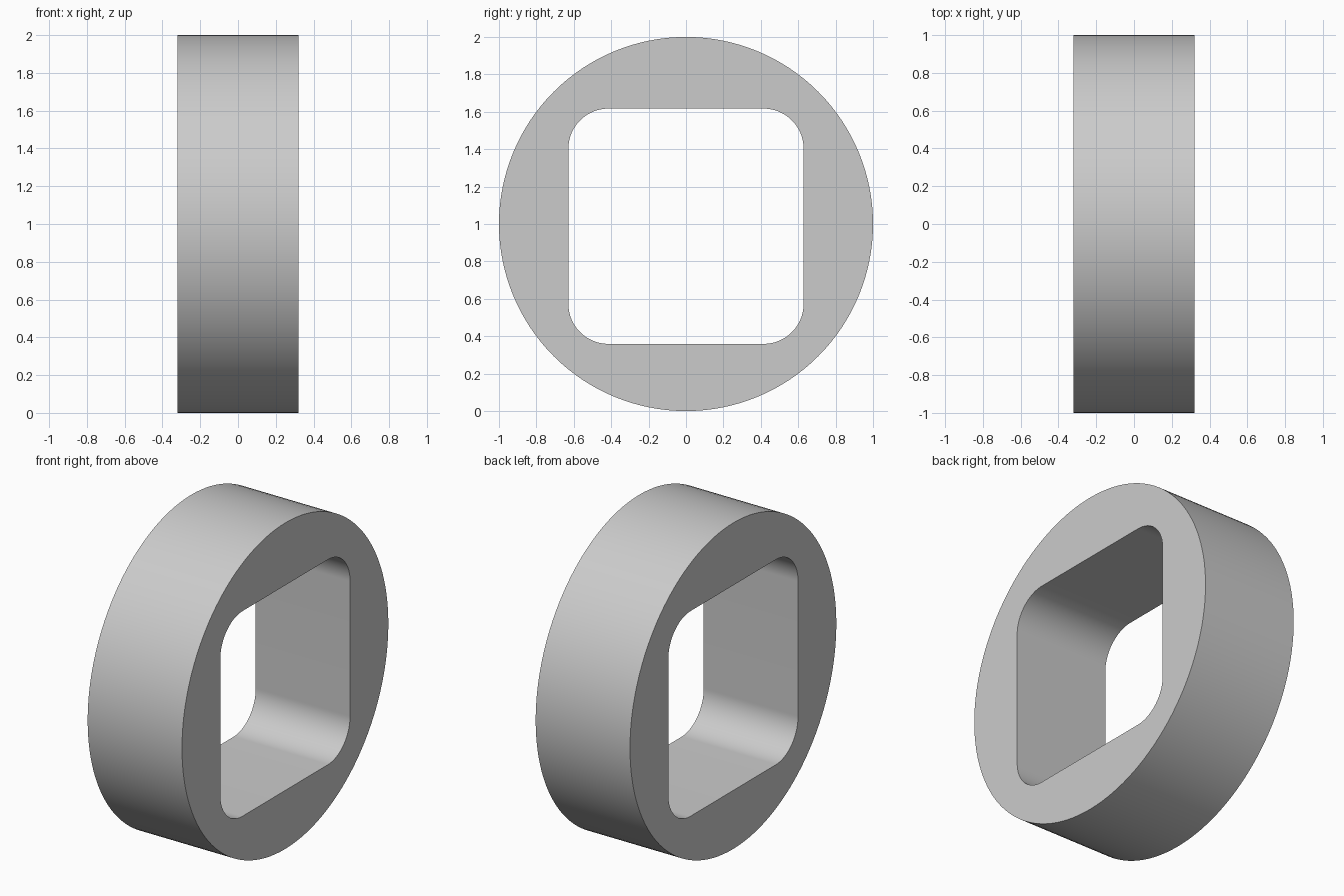
import bpy, bmesh
from math import cos, sin, pi, radians

if "Cube" in bpy.data.objects:
    bpy.data.objects.remove(bpy.data.objects["Cube"])

HALF_W = 0.32            # half thickness along x
R_OUT, Z_OUT = 1.0, 1.0  # outer circle
HALF_H, Z_HOLE, R_CORNER = 0.629, 0.988, 0.215  # rounded square hole
N = 32                   # points per quadrant

# Matching outlines (y, z): outer circle and rounded-square hole
outer, inner = [], []
for q, (sy, sz) in enumerate([(1, 1), (-1, 1), (-1, -1), (1, -1)]):
    for i in range(N):
        a = (q + i / N) * pi / 2
        outer.append((R_OUT * cos(a), Z_OUT + R_OUT * sin(a)))
        b = (q + i / (N - 1)) * pi / 2
        c = HALF_H - R_CORNER
        inner.append((sy * c + R_CORNER * cos(b),
                      Z_HOLE + sz * c + R_CORNER * sin(b)))

# Four closed loops joined into a ring
bm = bmesh.new()
loops = [[bm.verts.new((x, y, z)) for y, z in pts]
         for pts, x in ((outer, -HALF_W), (outer, HALF_W),
                        (inner, HALF_W), (inner, -HALF_W))]
for k in range(4):
    a, b = loops[k], loops[(k + 1) % 4]
    for i in range(4 * N):
        j = (i + 1) % (4 * N)
        bm.faces.new((a[i], a[j], b[j], b[i]))
bmesh.ops.recalc_face_normals(bm, faces=bm.faces)

mesh = bpy.data.meshes.new("ring")
bm.to_mesh(mesh)
bm.free()
ring = bpy.data.objects.new("ring", mesh)
bpy.context.collection.objects.link(ring)

# Smooth curved walls, crisp rims
bpy.context.view_layer.objects.active = ring
ring.select_set(True)
bpy.ops.object.shade_smooth_by_angle(angle=radians(30))
